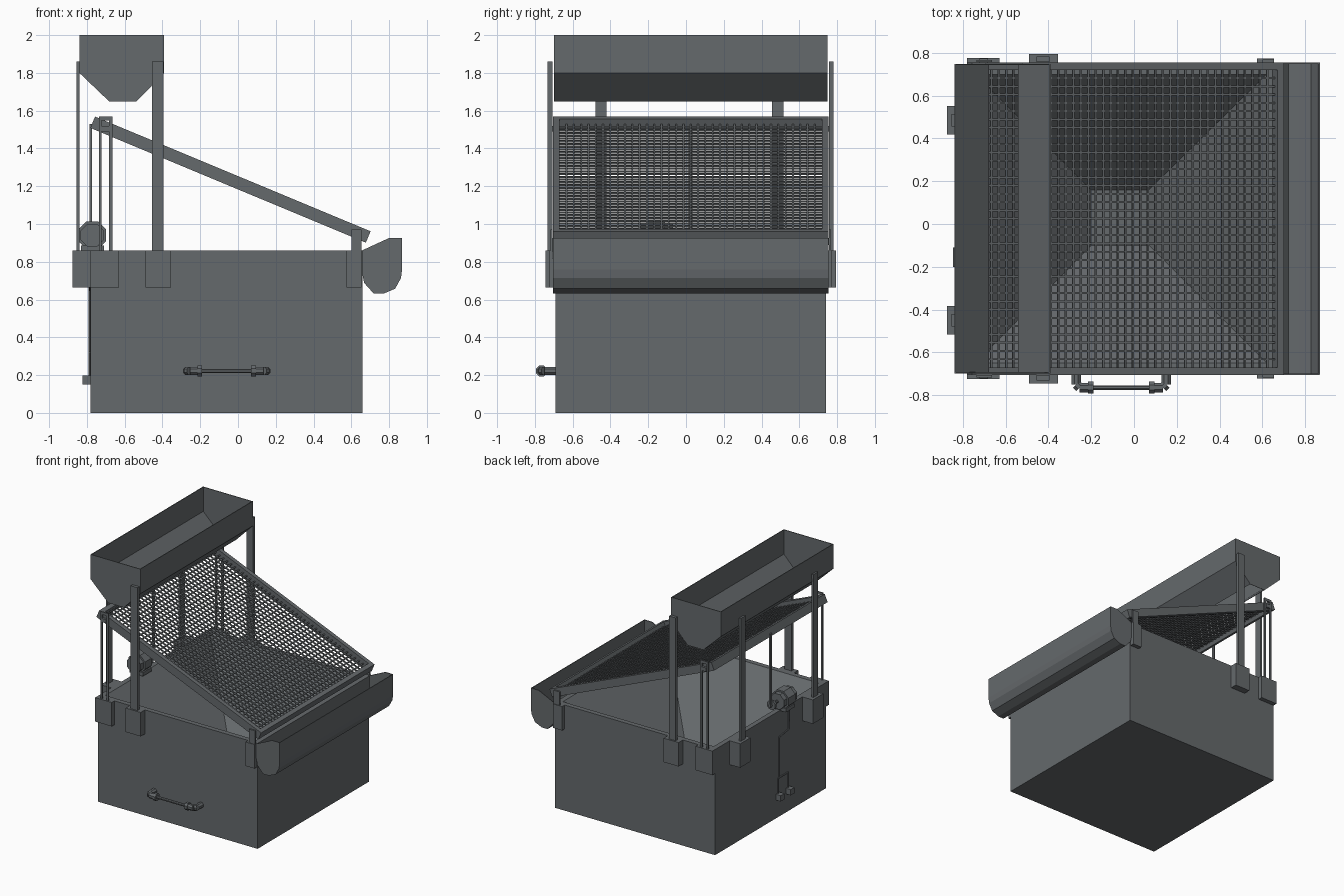
import bpy, bmesh, math
from mathutils import Matrix, Vector

if "Cube" in bpy.data.objects:
    bpy.data.objects.remove(bpy.data.objects["Cube"])

steel = bpy.data.materials.new("dark steel")
steel.use_nodes = True
COLOR = (0.13, 0.142, 0.15, 1)
steel.diffuse_color = COLOR
steel.node_tree.nodes["Principled BSDF"].inputs["Base Color"].default_value = COLOR

YC = 0.025  # middle of the machine across its width


def finish(name, bm):
    bmesh.ops.recalc_face_normals(bm, faces=bm.faces)
    mesh = bpy.data.meshes.new(name)
    bm.to_mesh(mesh)
    bm.free()
    mesh.materials.append(steel)
    ob = bpy.data.objects.new(name, mesh)
    bpy.context.scene.collection.objects.link(ob)
    return ob


def add_box(bm, x, y, z):
    size = [b - a for a, b in (x, y, z)]
    mid = [(a + b) / 2 for a, b in (x, y, z)]
    bmesh.ops.create_cube(bm, size=1, matrix=Matrix.Translation(mid) @ Matrix.Diagonal((*size, 1)))


def box(name, x, y, z):
    bm = bmesh.new()
    add_box(bm, x, y, z)
    return finish(name, bm)


def pair(name, x, inner, outer, z):
    """Matching boxes on the front and back sides."""
    box("front_" + name, x, (YC - outer, YC - inner), z)
    box("back_" + name, x, (YC + inner, YC + outer), z)


def tube(name, points, radius, sides=8):
    """Straight tubes along a path, with closed ends."""
    bm = bmesh.new()
    for a, b in zip(points, points[1:]):
        a, b = Vector(a), Vector(b)
        d = b - a
        rot = d.to_track_quat('Z', 'Y').to_matrix().to_4x4()
        turn = Matrix.Rotation(math.pi / sides, 4, 'Z')
        bmesh.ops.create_cone(bm, cap_ends=True, segments=sides, radius1=radius, radius2=radius,
                              depth=d.length, matrix=Matrix.Translation((a + b) / 2) @ rot @ turn)
    return finish(name, bm)


def trough(name, profile, half, caps, wall=0.008):
    """Sheet bent along an xz profile, with flat end plates."""
    bm = bmesh.new()
    y0, y1 = YC - half, YC + half
    rows = [[bm.verts.new((x, y, z)) for x, z in profile] for y in (y0, y1)]
    for i in range(len(profile) - 1):
        if i not in caps:
            bm.faces.new((rows[0][i], rows[0][i + 1], rows[1][i + 1], rows[1][i]))
    for row in rows:
        bm.faces.new(row)
    ob = finish(name, bm)
    mod = ob.modifiers.new("sheet", 'SOLIDIFY')
    mod.thickness = wall
    mod.offset = 0
    return ob


def rect(bm, x0, x1, y0, y1, z):
    return [bm.verts.new((x, y, z)) for x, y in ((x0, y0), (x1, y0), (x1, y1), (x0, y1))]


# Tank with a funnel sunk into its top
bm = bmesh.new()
loops = [rect(bm, -0.78, 0.66, -0.69, 0.74, 0),
         rect(bm, -0.78, 0.66, -0.69, 0.74, 0.86),
         rect(bm, -0.74, 0.62, -0.65, 0.70, 0.86),
         rect(bm, -0.20, 0.07, -0.10, 0.16, 0.33)]
for lo, hi in zip(loops, loops[1:]):
    for i in range(4):
        j = (i + 1) % 4
        bm.faces.new((lo[i], lo[j], hi[j], hi[i]))
bm.faces.new(loops[0])
bm.faces.new(loops[-1])
finish("tank", bm)

# Feed hopper, open at the bottom and the top
hopper = [(-0.836, 2), (-0.836, 1.8), (-0.68, 1.65), (-0.54, 1.65), (-0.394, 1.8), (-0.394, 2)]
trough("feed_hopper", hopper, 0.721, caps=[2])

# Collecting gutter with a rounded underside
gutter = [(0.659, 0.86), (0.659, 0.75), (0.67, 0.69), (0.72, 0.634), (0.77, 0.634),
          (0.83, 0.66), (0.86, 0.715), (0.866, 0.76), (0.866, 0.926), (0.80, 0.926)]
trough("gutter", gutter, 0.727, caps=[8])

# Sloping sieve: frame and woven bars, built flat and then tilted
TILT = Matrix.Translation((-0.04, YC, 1.235)) @ Matrix.Rotation(math.radians(22.6), 4, 'Y')
LEN, WID, THICK, BAR = 0.79, 0.73, 0.0325, 0.034
bm = bmesh.new()
for s in (-1, 1):
    add_box(bm, (-LEN, LEN), sorted((s * WID, s * (WID - BAR))), (-THICK, THICK))
    add_box(bm, sorted((s * LEN, s * (LEN - BAR))), (BAR - WID, WID - BAR), (-THICK, THICK))
finish("sieve_frame", bm).matrix_world = TILT

bm = bmesh.new()
WIRE = 0.0045
for count, half, across in ((40, LEN - BAR, 0), (36, WID - BAR, 1)):
    for i in range(1, count):
        p = -half + 2 * half * i / count
        if across:
            add_box(bm, (BAR - LEN, LEN - BAR), (p - WIRE, p + WIRE), (-WIRE, WIRE))
        else:
            add_box(bm, (p - WIRE, p + WIRE), (BAR - WID, WID - BAR), (-WIRE, WIRE))
finish("sieve_mesh", bm).matrix_world = TILT

# Hopper posts on the front and back, with their sockets
pair("hopper_post", (-0.455, -0.394), 0.732, 0.757, (0.7, 1.86))
pair("post_socket", (-0.49, -0.355), 0.715, 0.77, (0.665, 0.86))

# Hopper posts on the right-hand side, with their sockets
for y, tag in ((-0.45, "front"), (0.485, "back")):
    box(tag + "_side_post", (-0.854, -0.838), (y - 0.03, y + 0.03), (0.7, 1.86))
    box(tag + "_side_socket", (-0.875, -0.78), (y - 0.067, y + 0.067), (0.665, 0.86))

# Sieve hangers at the high end: socket, two rods, top link and pin
pair("hanger_socket", (-0.78, -0.63), 0.715, 0.75, (0.665, 0.86))
pair("hanger_rod_outer", (-0.736, -0.722), 0.732, 0.742, (0.8, 1.57))
pair("hanger_rod_inner", (-0.682, -0.665), 0.732, 0.742, (0.8, 1.57))
pair("hanger_link", (-0.736, -0.665), 0.732, 0.742, (1.548, 1.57))
pair("hanger_pin", (-0.722, -0.682), 0.715, 0.748, (1.49, 1.52))

# Sieve pivots at the low end
pair("pivot_socket", (0.575, 0.655), 0.715, 0.748, (0.665, 0.86))
pair("pivot_lug", (0.60, 0.655), 0.731, 0.743, (0.8, 0.97))

# Drive motor, shaft, crank and push rod
MX, MZ = -0.772, 0.94
for name, y0, y1, r in (("motor_body", -0.20, -0.11, 0.08), ("motor_rear_cap", -0.24, -0.195, 0.066),
                        ("motor_front_cap", -0.115, -0.07, 0.066), ("motor_shaft", -0.07, 0.03, 0.012),
                        ("crank_disc", -0.01, 0.008, 0.04)):
    tube(name, [(MX, y0, MZ), (MX, y1, MZ)], r)
box("motor_foot", (-0.83, -0.71), (-0.21, -0.1), (0.855, 0.885))
box("push_rod", (-0.785, -0.773), (0.012, 0.034), (0.93, 1.53))

# Power cable down the side to two sockets
CX = -0.786
tube("motor_cable", [(-0.79, -0.2, 0.9), (CX, -0.2, 0.67), (CX, -0.08, 0.65), (CX, -0.08, 0.32)], 0.006, 6)
tube("cable_fork", [(CX, -0.195, 0.17), (CX, -0.195, 0.32), (CX, -0.065, 0.32), (CX, -0.065, 0.17)], 0.006, 6)
for y, tag in ((-0.195, "front"), (-0.065, "back")):
    box(tag + "_power_socket", (-0.824, -0.78), (y - 0.024, y + 0.024), (0.15, 0.197))

# Handle: two elbows and collars joined by a thin bar
HX, HY, HZ = -0.06, -0.765, 0.222
for s, tag in ((-1, "right"), (1, "left")):
    tube(tag + "_handle_elbow", [(HX + s * 0.21, -0.685, HZ), (HX + s * 0.21, -0.75, HZ),
                                 (HX + s * 0.195, HY, HZ), (HX + s * 0.14, HY, HZ)], 0.024)
    tube(tag + "_handle_collar", [(HX + s * 0.155, HY, HZ), (HX + s * 0.13, HY, HZ)], 0.031)
tube("handle_bar", [(HX - 0.15, HY, HZ), (HX + 0.15, HY, HZ)], 0.011)
